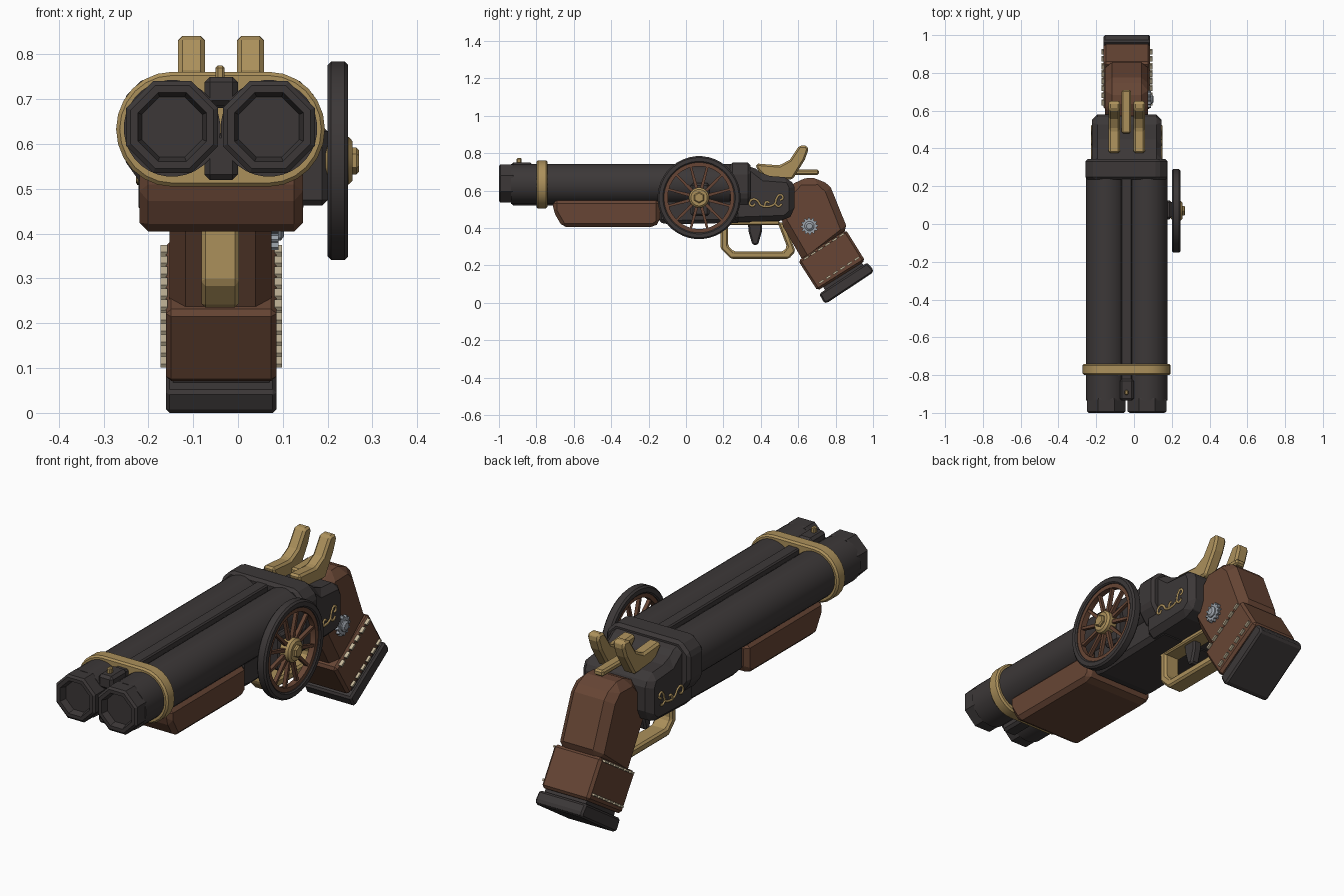
import bpy, bmesh
from math import sin, cos, pi, radians
from mathutils import Vector

if "Cube" in bpy.data.objects:
    bpy.data.objects.remove(bpy.data.objects["Cube"], do_unlink=True)

CX = -0.04                      # middle plane of the body
BARRELS = (-0.147, 0.069)
BZ = 0.635


def material(name, *rgb):
    m = bpy.data.materials.new(name)
    m.use_nodes = True
    m.diffuse_color = (*rgb, 1)
    m.node_tree.nodes["Principled BSDF"].inputs["Base Color"].default_value = (*rgb, 1)
    return m


IRON = material("dark iron", 0.045, 0.039, 0.039)
BRASS = material("brass", 0.41, 0.28, 0.105)
WOOD = material("brown wood", 0.135, 0.06, 0.035)
SILVER = material("silver", 0.33, 0.36, 0.4)
THREAD = material("cream thread", 0.55, 0.47, 0.32)


def finish(name, bm, mat, bevel=0, smooth=False):
    bmesh.ops.recalc_face_normals(bm, faces=bm.faces[:])
    mesh = bpy.data.meshes.new(name)
    bm.to_mesh(mesh)
    bm.free()
    mesh.materials.append(mat)
    ob = bpy.data.objects.new(name, mesh)
    bpy.context.collection.objects.link(ob)
    if bevel:
        mod = ob.modifiers.new("chamfer", 'BEVEL')
        mod.width = bevel
        mod.segments = 1
        mod.limit_method = 'ANGLE'
    if smooth:
        bpy.ops.object.select_all(action='DESELECT')
        ob.select_set(True)
        bpy.context.view_layer.objects.active = ob
        bpy.ops.object.shade_smooth_by_angle()
    return ob


def prism(name, pts, lo, hi, mat, bevel=0, axis='x', smooth=False):
    """Extrude a (y, z) outline along x, or an (x, z) outline along y."""
    bm = bmesh.new()
    place = (lambda a, b, d: (d, a, b)) if axis == 'x' else (lambda a, b, d: (a, d, b))
    rings = [[bm.verts.new(place(a, b, d)) for a, b in pts] for d in (lo, hi)]
    for r in rings:
        bm.faces.new(r)
    for i in range(len(pts)):
        j = (i + 1) % len(pts)
        bm.faces.new((rings[0][i], rings[0][j], rings[1][j], rings[1][i]))
    return finish(name, bm, mat, bevel, smooth)


def box(name, x, y, z, mat, bevel=0):
    return prism(name, [(y[0], z[0]), (y[1], z[0]), (y[1], z[1]), (y[0], z[1])],
                 x[0], x[1], mat, bevel)


def lathe(name, prof, center, axis, sides, mat, closed=False, smooth=False):
    """Turn (radius, distance) points about the x or y axis through center."""
    bm = bmesh.new()
    rings = []
    for r, d in prof:
        ring = []
        for k in range(sides):
            t = 2 * pi * (k + 0.5) / sides
            a, b = center[0] + r * cos(t), center[1] + r * sin(t)
            ring.append(bm.verts.new((d, a, b) if axis == 'x' else (a, d, b)))
        rings.append(ring)
    pairs = list(zip(rings, rings[1:]))
    if closed:
        pairs.append((rings[-1], rings[0]))
    else:
        bm.faces.new(rings[0])
        bm.faces.new(rings[-1])
    for p, q in pairs:
        for k in range(sides):
            n = (k + 1) % sides
            bm.faces.new((p[k], p[n], q[n], q[k]))
    return finish(name, bm, mat, 0, smooth)


# Twin barrels with eight-sided muzzles
for side, x in zip(("right", "left"), BARRELS):
    lathe(side + "_barrel", [(0.108, -0.935), (0.108, 0.27)], (x, BZ), 'y', 32, IRON, smooth=True)
    lathe(side + "_muzzle",
          [(0.108, -0.92), (0.111, -0.93), (0.111, -0.992), (0.1, -1.0), (0.083, -1.0), (0.073, -0.97)],
          (x, BZ + 0.003), 'y', 8, IRON)

# Ribs between the barrels, front sight and barrel band
box("top_rib", (-0.07, -0.01), (-0.9, 0.26), (0.68, 0.738), IRON, 0.006)
box("front_top_rib", (-0.075, 0), (-0.935, -0.82), (0.685, 0.75), IRON, 0.012)
box("front_lower_rib", (-0.075, 0), (-0.935, -0.7), (0.52, 0.625), IRON, 0.012)
box("lower_rib", (-0.07, -0.01), (-0.75, 0.26), (0.54, 0.6), IRON)
box("front_sight", (-0.05, -0.03), (-0.905, -0.88), (0.74, 0.775), BRASS, 0.005)
band = []
for x, start in ((BARRELS[1], -90), (BARRELS[0], 90)):
    for k in range(13):
        t = radians(start + 15 * k)
        band.append((x + 0.125 * cos(t), BZ - 0.002 + 0.128 * sin(t)))
prism("barrel_band", band, -0.8, -0.74, BRASS, 0.008, 'y', True)

# Wooden fore-end
prism("fore_end", [(-0.71, 0.55), (-0.71, 0.49), (-0.66, 0.405), (-0.17, 0.405), (-0.14, 0.43), (-0.14, 0.55)],
      -0.22, 0.145, WOOD, 0.033)

# Iron frame, collar and receiver
prism("lower_frame", [(-0.15, 0.56), (-0.15, 0.43), (-0.09, 0.42), (0.36, 0.43), (0.36, 0.56)],
      -0.2, 0.125, IRON, 0.02)
w, c = 0.218, 0.05
prism("collar", [(CX - w, 0.57), (CX - w + c, 0.5), (CX + w - c, 0.5), (CX + w, 0.57),
                 (CX + w, 0.70), (CX + w - c, 0.75), (CX - w + c, 0.75), (CX - w, 0.70)],
      0.235, 0.345, IRON, 0.014, 'y')
prism("receiver", [(0.25, 0.43), (0.535, 0.44), (0.58, 0.48), (0.58, 0.62), (0.555, 0.67),
                   (0.42, 0.68), (0.35, 0.735), (0.25, 0.735)], -0.222, 0.146, IRON, 0.028)

# Scroll inlays on both sides of the receiver
scrolls = [[(0.37, 0.53), (0.355, 0.517), (0.34, 0.53), (0.355, 0.553), (0.38, 0.548), (0.4, 0.522),
            (0.44, 0.515), (0.475, 0.53), (0.485, 0.56), (0.505, 0.578), (0.518, 0.56), (0.502, 0.548)],
           [(0.475, 0.53), (0.495, 0.515), (0.512, 0.528)], [(0.42, 0.517), (0.43, 0.54), (0.445, 0.535)]]
for side, x in (("right", -0.222), ("left", 0.146)):
    cu = bpy.data.curves.new(side + "_scroll", 'CURVE')
    cu.dimensions = '3D'
    cu.bevel_depth = 0.006
    cu.bevel_resolution = 1
    cu.resolution_u = 4
    for line in scrolls:
        s = cu.splines.new('BEZIER')
        s.bezier_points.add(len(line) - 1)
        for p, (y, z) in zip(s.bezier_points, line):
            p.co = (x, y, z)
            p.handle_left_type = p.handle_right_type = 'AUTO'
    cu.materials.append(BRASS)
    ob = bpy.data.objects.new(side + "_scroll", cu)
    bpy.context.collection.objects.link(ob)
    bpy.ops.object.select_all(action='DESELECT')
    ob.select_set(True)
    bpy.context.view_layer.objects.active = ob
    bpy.ops.object.convert(target='MESH')

# Hammers and top lever
hammer = [(0.375, 0.72), (0.375, 0.745), (0.5, 0.735), (0.555, 0.765), (0.605, 0.84), (0.645, 0.842),
          (0.655, 0.82), (0.635, 0.765), (0.595, 0.70), (0.57, 0.66), (0.43, 0.66)]
for side, x in (("right", -0.104), ("left", 0.028)):
    prism(side + "_hammer", hammer, x - 0.03, x + 0.03, BRASS, 0.01)
box("top_lever", (-0.065, -0.015), (0.48, 0.71), (0.683, 0.713), BRASS, 0.008)

# Trigger and guard
prism("trigger", [(0.33, 0.44), (0.335, 0.38), (0.355, 0.31), (0.385, 0.31), (0.405, 0.38), (0.405, 0.44)],
      -0.062, -0.018, IRON, 0.008)
prism("trigger_guard", [(0.185, 0.44), (0.185, 0.29), (0.24, 0.235), (0.55, 0.235), (0.585, 0.275), (0.53, 0.43),
                        (0.49, 0.43), (0.54, 0.3), (0.52, 0.275), (0.255, 0.275), (0.225, 0.305), (0.225, 0.44)],
      -0.082, 0.002, BRASS, 0.009)
box("guard_plate", (-0.082, 0.002), (0.185, 0.5), (0.415, 0.44), BRASS, 0.006)

# Grip, leather cuff and butt cap
prism("grip", [(0.5, 0.44), (0.54, 0.6), (0.6, 0.665), (0.72, 0.668), (0.775, 0.615), (0.87, 0.38), (0.64, 0.2)],
      -0.153, 0.075, WOOD, 0.036)
prism("grip_cuff", [(0.6, 0.225), (0.855, 0.39), (0.958, 0.225), (0.703, 0.065)], -0.161, 0.086, WOOD, 0.012)
prism("butt_neck", [(0.73, 0.09), (0.935, 0.22), (0.965, 0.185), (0.76, 0.04)], -0.145, 0.07, IRON)
prism("butt_cap", [(0.712, 0.048), (0.738, 0.0), (0.755, 0.0), (1.0, 0.162), (1.0, 0.18), (0.968, 0.215)],
      -0.161, 0.086, IRON, 0.014)

# Stitching along the cuff
along = Vector((0.255, 0.165)).normalized()
across = Vector((-along.y, along.x)) * 0.005
for row, start in (("upper", (0.635, 0.235)), ("lower", (0.715, 0.108))):
    for k in range(6):
        mid = Vector(start) + along * (0.045 * k + 0.01)
        h = along * 0.015
        quad = [mid - h - across, mid + h - across, mid + h + across, mid - h + across]
        for side, x in (("right", -0.165), ("left", 0.09)):
            prism(f"{side}_{row}_stitch_{k + 1}", quad, x - 0.008, x + 0.008, THREAD)

# Small gear on the grip
GEAR = (0.66, 0.41)
teeth = []
for k in range(48):
    r = 0.047 if k % 4 < 2 else 0.037
    teeth.append((GEAR[0] + r * cos(k * pi / 24), GEAR[1] + r * sin(k * pi / 24)))
prism("gear", teeth, 0.06, 0.09, SILVER)
lathe("gear_boss", [(0.026, 0.08), (0.026, 0.096), (0.016, 0.103)], GEAR, 'x', 12, SILVER)

# Spoked wheel on its axle
HUB = (0.07, 0.5625)
box("axle_block", (0.1, 0.2), (0.025, 0.125), (0.463, 0.64), IRON, 0.012)
lathe("wheel_tyre", [(0.188, 0.205), (0.194, 0.2), (0.214, 0.2), (0.222, 0.208), (0.222, 0.238),
                     (0.214, 0.246), (0.194, 0.246), (0.188, 0.241)], HUB, 'x', 40, IRON, True, True)
lathe("wheel_felloe", [(0.168, 0.209), (0.19, 0.209), (0.19, 0.237), (0.168, 0.237)],
      HUB, 'x', 40, WOOD, True, True)
for k in range(12):
    t = 2 * pi * (k + 0.5) / 12
    d, n = Vector((cos(t), sin(t))), Vector((-sin(t), cos(t)))
    h = Vector(HUB)
    prism(f"wheel_spoke_{k + 1}", [h + d * 0.03 - n * 0.009, h + d * 0.175 - n * 0.006,
                                   h + d * 0.175 + n * 0.006, h + d * 0.03 + n * 0.009], 0.215, 0.232, WOOD)
lathe("wheel_hub", [(0.04, 0.195), (0.054, 0.205), (0.054, 0.247), (0.044, 0.256)], HUB, 'x', 20, BRASS, smooth=True)
lathe("hub_nut", [(0.03, 0.25), (0.03, 0.264), (0.024, 0.27)], HUB, 'x', 6, BRASS)
